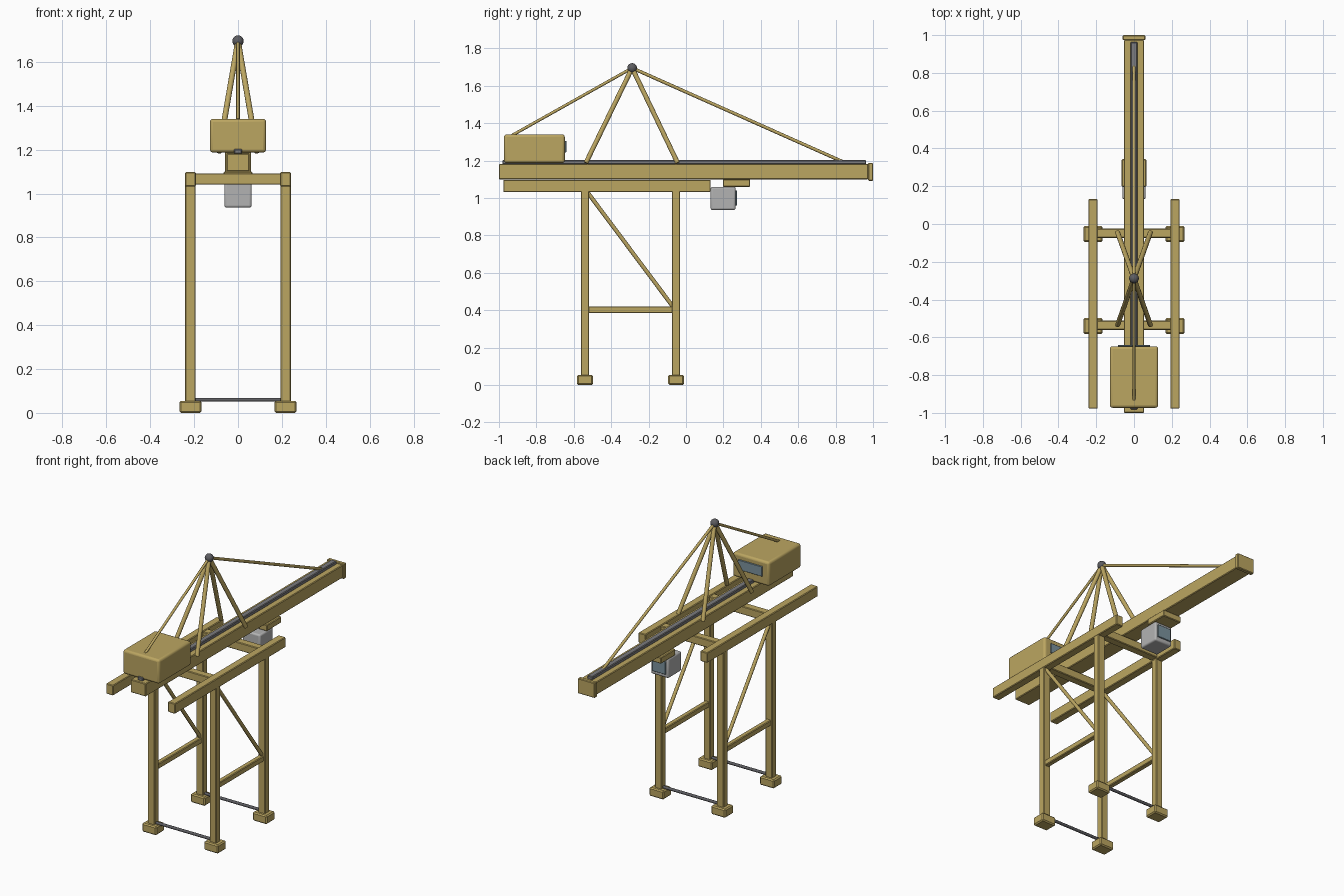
import bpy, math
from mathutils import Vector

if "Cube" in bpy.data.objects:
    bpy.data.objects.remove(bpy.data.objects["Cube"])


def material(name, rgb):
    m = bpy.data.materials.new(name)
    m.diffuse_color = (*rgb, 1)
    m.use_nodes = True
    m.node_tree.nodes["Principled BSDF"].inputs["Base Color"].default_value = m.diffuse_color
    return m


YELLOW = material("ochre paint", (0.50, 0.38, 0.12))
LIGHT = material("light grey", (0.45, 0.45, 0.45))
STEEL = material("rail steel", (0.20, 0.20, 0.21))
DARK = material("dark steel", (0.11, 0.11, 0.12))
GLASS = material("window glass", (0.20, 0.29, 0.34))


def finish(name, mat):
    o = bpy.context.object
    o.name = name
    o.data.materials.append(mat)
    return o


def box(name, x, y, z, mat=YELLOW, bevel=0.004, segments=1):
    """Box from (min, max) ranges on each axis."""
    ranges = (x, y, z)
    bpy.ops.mesh.primitive_cube_add(size=1, location=[(a + b) / 2 for a, b in ranges])
    o = finish(name, mat)
    o.scale = [b - a for a, b in ranges]
    bpy.ops.object.transform_apply(location=False, rotation=False, scale=True)
    if bevel:
        m = o.modifiers.new("bevel", 'BEVEL')
        m.width, m.segments = bevel, segments
        if segments > 1:
            bpy.ops.object.shade_smooth_by_angle(angle=math.radians(35))
    return o


def rod(name, a, b, r, mat=YELLOW):
    """Round bar between two points."""
    a, b = Vector(a), Vector(b)
    d = b - a
    bpy.ops.mesh.primitive_cylinder_add(vertices=12, radius=r, depth=d.length, location=(a + b) / 2)
    o = finish(name, mat)
    o.rotation_euler = d.to_track_quat('Z', 'Y').to_euler()
    bpy.ops.object.shade_smooth_by_angle(angle=math.radians(40))
    return o


def around(c, half):
    return (c - half, c + half)


LEG_X, REAR_Y, FRONT_Y = 0.217, -0.54, -0.053
APEX = (0, -0.288, 1.695)

# Portal legs, feet and side frames
for side, s in (("left", -1), ("right", 1)):
    x = s * LEG_X
    for end, y in (("landside", REAR_Y), ("waterside", FRONT_Y)):
        box(f"{side}_{end}_leg", around(x, 0.024), around(y, 0.022), (0.04, 1.04))
        box(f"{side}_{end}_foot", around(x, 0.05), around(y, 0.042), (0, 0.055), bevel=0.007)
    box(f"{side}_top_beam", around(x, 0.025), (-0.977, 0.132), (1.032, 1.097))
    box(f"{side}_side_brace", around(x, 0.016), (REAR_Y, FRONT_Y), (0.385, 0.42))
    rod(f"{side}_diagonal_brace", (x, REAR_Y + 0.01, 1.035), (x, FRONT_Y - 0.01, 0.41), 0.011)

# Cross beams and ground ties between the side frames
for end, y in (("landside", REAR_Y), ("waterside", FRONT_Y)):
    box(f"{end}_cross_beam", (-0.2, 0.2), around(y + 0.004, 0.025), (1.04, 1.092))
    rod(f"{end}_ground_tie", (-0.2, y, 0.06), (0.2, y, 0.06), 0.009, DARK)

# Boom with its end plate and rail
box("boom", (-0.053, 0.053), (-1.0, 0.975), (1.1, 1.182))
box("boom_end_plate", (-0.06, 0.06), (0.974, 1.0), (1.092, 1.188))
box("boom_rail", (-0.018, 0.018), (-0.982, 0.963), (1.18, 1.203), STEEL)

# Machinery house
box("machinery_house", (-0.128, 0.128), (-0.973, -0.648), (1.187, 1.34), bevel=0.014, segments=3)
box("house_window", (-0.085, 0.085), (-0.649, -0.64), (1.243, 1.306), GLASS, 0.002)

# Trolley and operator cabin under the boom
box("trolley", (-0.065, 0.065), (0.197, 0.343), (1.06, 1.1))
box("cabin", (-0.062, 0.062), (0.132, 0.265), (0.936, 1.06), LIGHT, 0.01, 3)
box("cabin_window", (-0.047, 0.047), (0.264, 0.273), (0.96, 1.04), GLASS, 0.002)

# Tower legs, apex and stays
for side, s in (("left", -1), ("right", 1)):
    for end, y in (("landside", -0.535), ("waterside", -0.045)):
        rod(f"{side}_{end}_tower_leg", (s * 0.087, y, 1.188), APEX, 0.013)
bpy.ops.mesh.primitive_uv_sphere_add(segments=20, ring_count=12, radius=0.026, location=APEX)
finish("tower_apex", DARK)
bpy.ops.object.shade_smooth()
rod("back_stay", APEX, (0, -0.93, 1.335), 0.008)
rod("front_stay", APEX, (0, 0.84, 1.193), 0.009)
